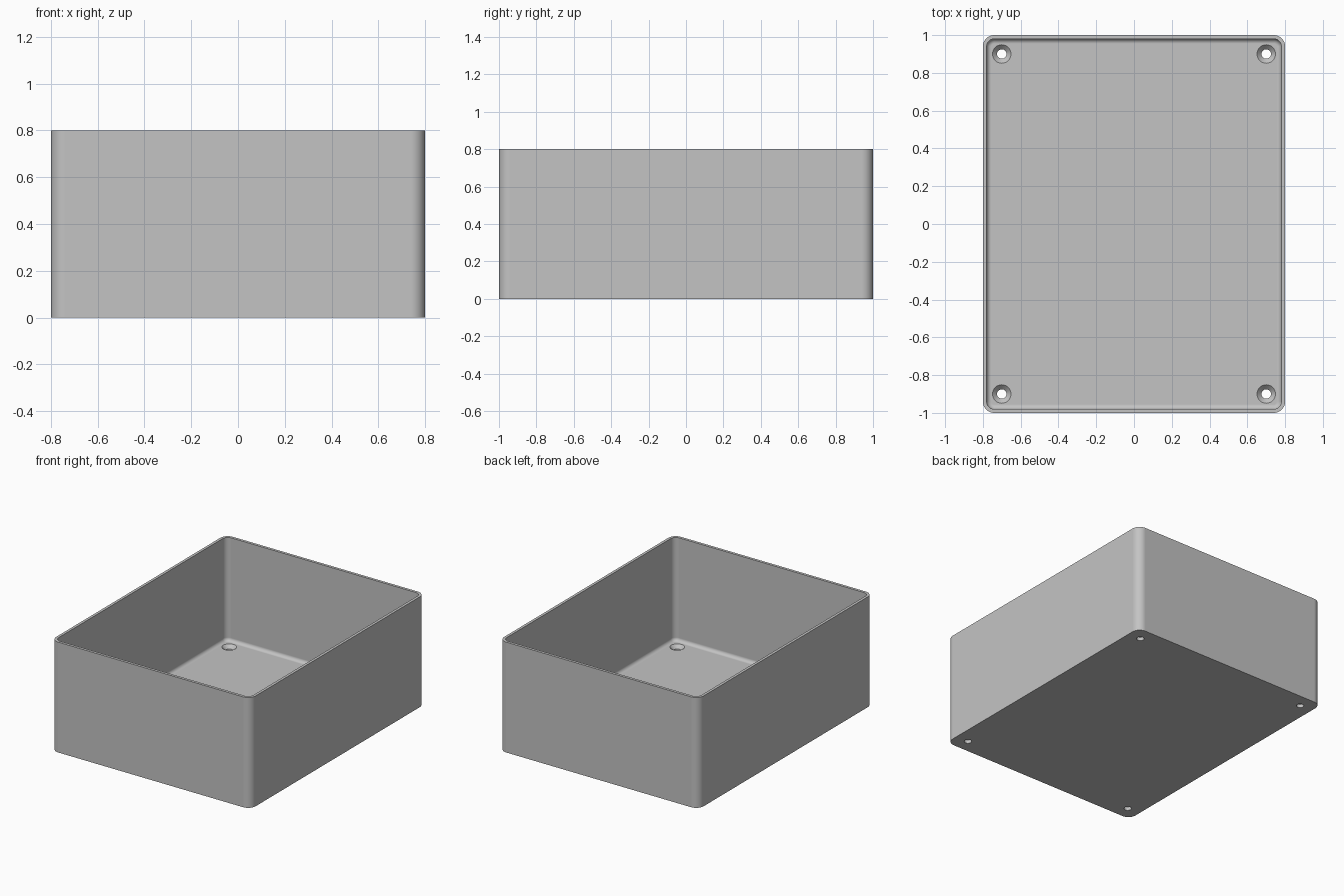
import bpy, bmesh
from math import sin, cos, pi, radians

cube = bpy.data.objects.get("Cube")
if cube:
    bpy.data.objects.remove(cube, do_unlink=True)

WIDTH, DEPTH, HEIGHT = 1.6, 2.0, 0.8
CORNER, WALL, FLOOR, FILLET = 0.06, 0.02, 0.05, 0.025
STEPS = 10

grey = bpy.data.materials.new("light grey")
grey.use_nodes = True
colour = (0.55, 0.55, 0.55, 1)
grey.diffuse_color = colour
grey.node_tree.nodes["Principled BSDF"].inputs["Base Color"].default_value = colour


def rounded_loop(bm, inset, z):
    """Ring of vertices around a rounded rectangle, inset from the outside."""
    r = CORNER - inset
    cx, cy = WIDTH / 2 - CORNER, DEPTH / 2 - CORNER
    ring = []
    for k, (sx, sy) in enumerate(((1, 1), (-1, 1), (-1, -1), (1, -1))):
        for i in range(STEPS + 1):
            a = (k + i / STEPS) * pi / 2
            ring.append(bm.verts.new((sx * cx + r * cos(a), sy * cy + r * sin(a), z)))
    return ring


def round_loop(bm, x, y, radius, z, sides=32):
    return [bm.verts.new((x + radius * cos(2 * pi * i / sides),
                          y + radius * sin(2 * pi * i / sides), z)) for i in range(sides)]


def skin(bm, rings):
    """Bridge consecutive rings and cap both ends."""
    for a, b in zip(rings, rings[1:]):
        n = len(a)
        for i in range(n):
            bm.faces.new((a[i], a[(i + 1) % n], b[(i + 1) % n], b[i]))
    bm.faces.new(rings[0][::-1])
    bm.faces.new(rings[-1])


def finish(bm, name):
    bmesh.ops.recalc_face_normals(bm, faces=bm.faces)
    mesh = bpy.data.meshes.new(name)
    bm.to_mesh(mesh)
    bm.free()
    mesh.materials.append(grey)
    obj = bpy.data.objects.new(name, mesh)
    bpy.context.collection.objects.link(obj)
    return obj


# Open box: outside wall, rim, inside wall, fillet and floor
bm = bmesh.new()
profile = [(0, 0), (0, HEIGHT), (WALL, HEIGHT)]
for i in range(7):
    a = i / 6 * pi / 2
    profile.append((WALL + FILLET * (1 - cos(a)), FLOOR + FILLET * (1 - sin(a))))
skin(bm, [rounded_loop(bm, d, z) for d, z in profile])
box = finish(bm, "open_box")

# Countersunk screw holes in the four floor corners
bm = bmesh.new()
for x in (-0.7, 0.7):
    for y in (-0.9, 0.9):
        skin(bm, [round_loop(bm, x, y, r, z) for r, z in
                  ((0.025, -0.03), (0.025, 0.025), (0.049, FLOOR), (0.049, 0.08))])
cutter = finish(bm, "screw_hole_cutter")
cutter.hide_render = True

cut = box.modifiers.new("screw holes", "BOOLEAN")
cut.operation = "DIFFERENCE"
cut.solver = "EXACT"
cut.object = cutter

bpy.ops.object.select_all(action="DESELECT")
box.select_set(True)
bpy.context.view_layer.objects.active = box
bpy.ops.object.modifier_apply(modifier=cut.name)
bpy.data.objects.remove(cutter, do_unlink=True)

# Smooth corners with crisp rims and flat walls
bpy.ops.object.shade_smooth_by_angle(angle=radians(30))
normals = box.modifiers.new("flat walls", "WEIGHTED_NORMAL")
normals.keep_sharp = True
